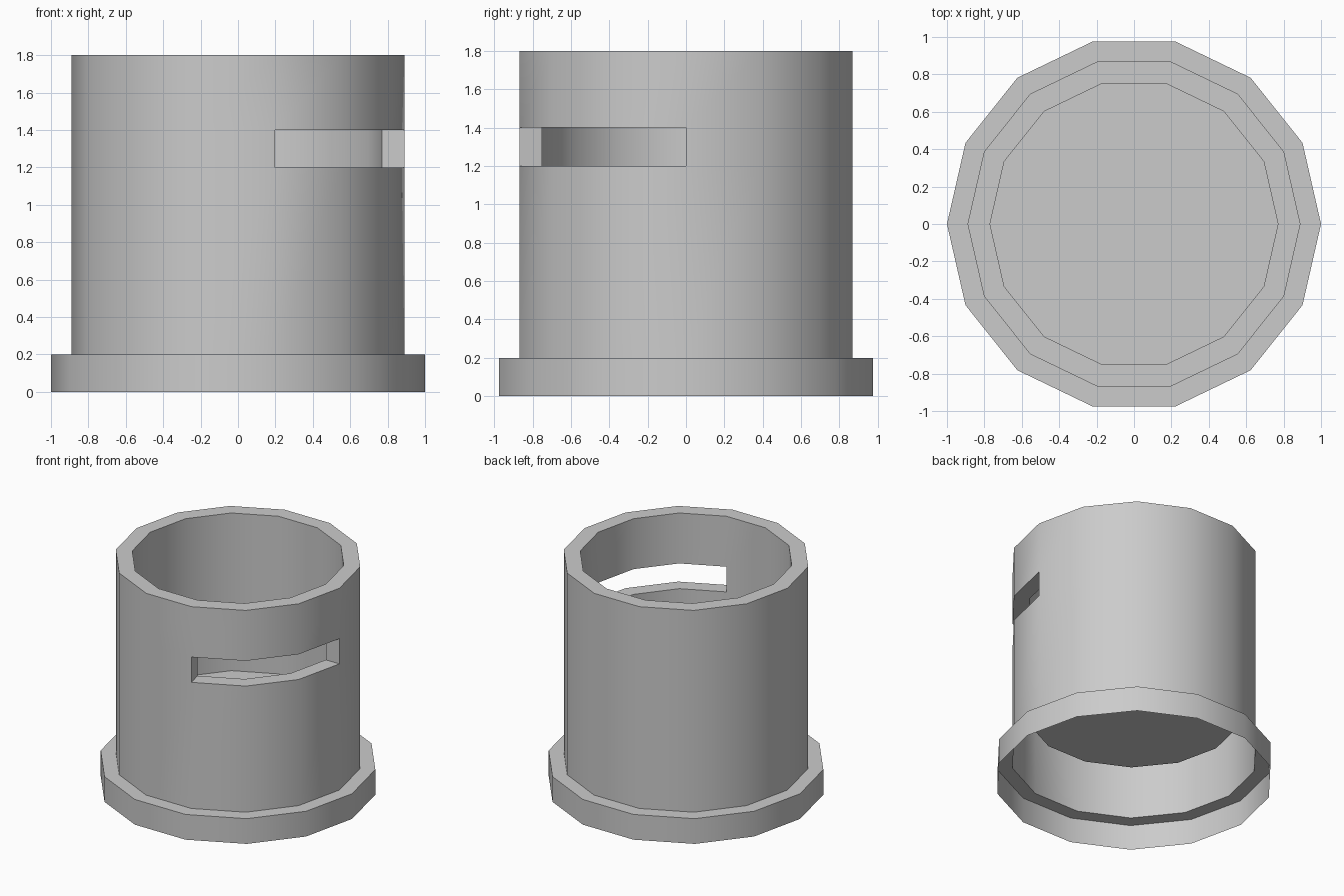
import bpy, bmesh
from math import cos, sin, tau, radians

if "Cube" in bpy.data.objects:
    bpy.data.objects.remove(bpy.data.objects["Cube"])

SIDES = 14
SLOT = range(11, 14)          # three facets on the front right

# (radius, height): flange skirt, flange top, outer wall, rim, inner wall
PROFILE = [(1.0, 0), (1.0, 0.2), (0.89, 0.2), (0.89, 1.2), (0.89, 1.4),
           (0.89, 1.8), (0.77, 1.8), (0.77, 1.4), (0.77, 1.2), (0.77, 0.55)]
OUT_LOW, OUT_HIGH, IN_HIGH, IN_LOW = 3, 4, 7, 8   # profile rows at the slot

bm = bmesh.new()
rings = [[bm.verts.new((r * cos(tau * k / SIDES), r * sin(tau * k / SIDES), z))
          for k in range(SIDES)] for r, z in PROFILE]


def strip(a, b, k):
    """One quad between profile rows a and b in sector k."""
    n = (k + 1) % SIDES
    bm.faces.new((rings[a][k], rings[a][n], rings[b][n], rings[b][k]))


# Lathed shell, open underneath, with the slot left out of both walls
for row in range(len(PROFILE) - 1):
    for k in range(SIDES):
        if not (row in (OUT_LOW, IN_HIGH) and k in SLOT):
            strip(row, row + 1, k)

# Floor inside the cup
bm.faces.new(rings[-1])

# Slot ledges and end walls
for k in SLOT:
    strip(OUT_LOW, IN_LOW, k)
    strip(IN_HIGH, OUT_HIGH, k)
loop = (OUT_LOW, IN_LOW, IN_HIGH, OUT_HIGH)
bm.faces.new([rings[i][SLOT.start] for i in loop])
bm.faces.new([rings[i][SLOT.stop % SIDES] for i in reversed(loop)])

mesh = bpy.data.meshes.new("slotted_cup")
bm.to_mesh(mesh)
bm.free()
cup = bpy.data.objects.new("slotted_cup", mesh)
bpy.context.collection.objects.link(cup)

# Smooth round the walls, crisp at rims and slot
bpy.context.view_layer.objects.active = cup
cup.select_set(True)
bpy.ops.object.shade_smooth_by_angle(angle=radians(30))
